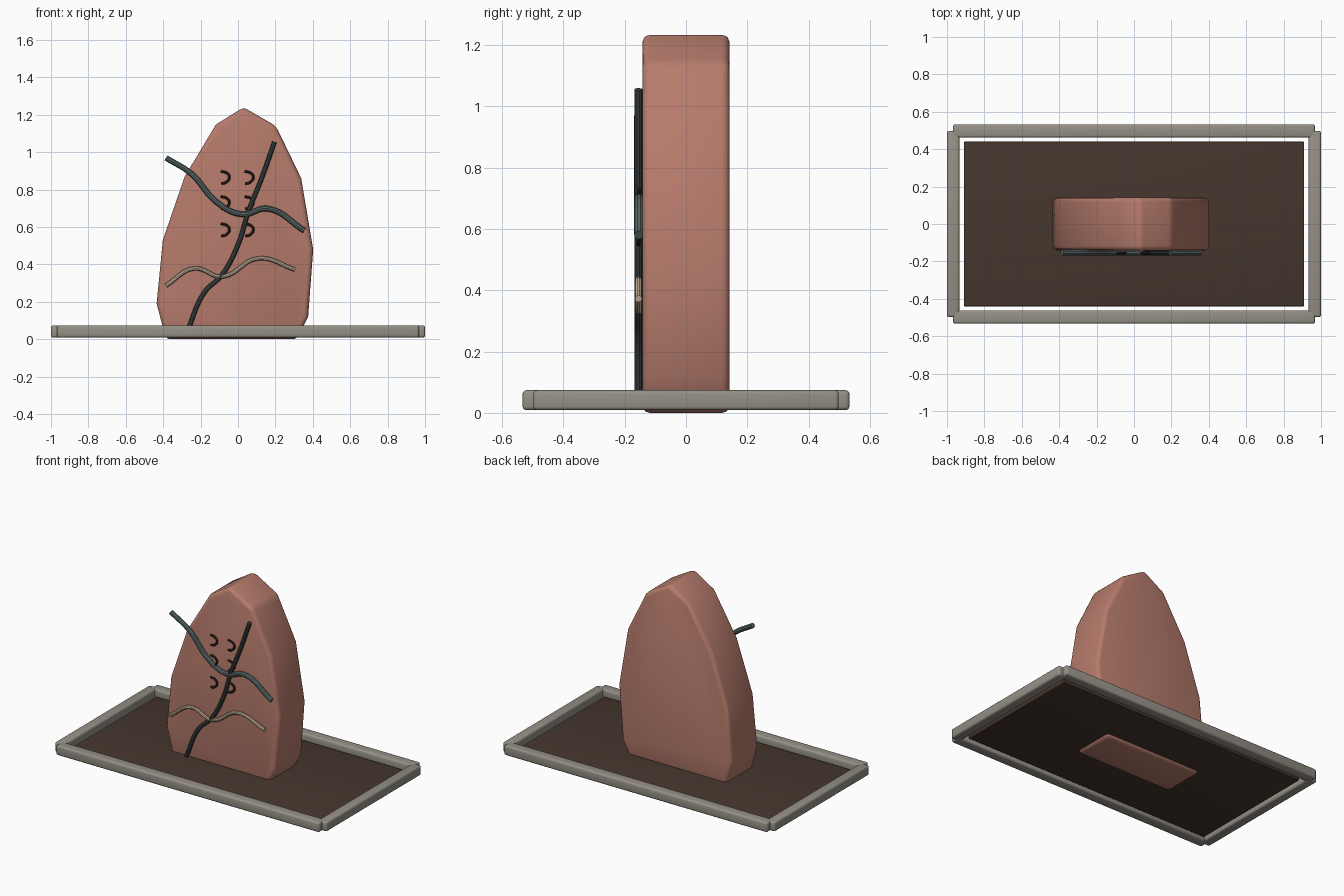
import bpy, bmesh, math

if "Cube" in bpy.data.objects:
    bpy.data.objects.remove(bpy.data.objects["Cube"])


def mat(name, rgb):
    m = bpy.data.materials.new(name)
    m.diffuse_color = (*rgb, 1)
    m.use_nodes = True
    m.node_tree.nodes["Principled BSDF"].inputs["Base Color"].default_value = m.diffuse_color
    return m


CLAY = mat("clay", (0.47, 0.20, 0.15))
STONE = mat("stone", (0.30, 0.28, 0.24))
SOIL = mat("soil", (0.06, 0.037, 0.027))
VINE = mat("vine", (0.10, 0.14, 0.14))
DARK = mat("dark_vine", (0.05, 0.065, 0.065))
CREAM = mat("cream", (0.62, 0.48, 0.36))
MARK = mat("mark", (0.04, 0.025, 0.02))


def finish(ob, material, bevel=0, segments=3):
    ob.data.materials.append(material)
    bpy.ops.object.select_all(action='DESELECT')
    ob.select_set(True)
    bpy.context.view_layer.objects.active = ob
    if bevel:
        b = ob.modifiers.new("bevel", 'BEVEL')
        b.width, b.segments = bevel, segments
        b.limit_method, b.angle_limit = 'ANGLE', math.radians(30)
        bpy.ops.object.modifier_apply(modifier="bevel")
    bpy.ops.object.shade_smooth_by_angle(angle=math.radians(30))
    return ob


def box(name, lo, hi, material, bevel):
    bpy.ops.mesh.primitive_cube_add(size=1, location=[(a + b) / 2 for a, b in zip(lo, hi)])
    ob = bpy.context.object
    ob.name = name
    ob.scale = [b - a for a, b in zip(lo, hi)]
    bpy.ops.object.transform_apply(location=False, rotation=False, scale=True)
    return finish(ob, material, bevel)


def tube(name, pts, y, radius, material):
    cu = bpy.data.curves.new(name, 'CURVE')
    cu.dimensions = '3D'
    cu.bevel_depth, cu.bevel_resolution = radius, 3
    cu.resolution_u, cu.use_fill_caps = 10, True
    sp = cu.splines.new('BEZIER')
    sp.bezier_points.add(len(pts) - 1)
    for p, (x, z) in zip(sp.bezier_points, pts):
        p.co = (x, y, z)
        p.handle_left_type = p.handle_right_type = 'AUTO'
    ob = bpy.data.objects.new(name, cu)
    bpy.context.collection.objects.link(ob)
    bpy.ops.object.select_all(action='DESELECT')
    ob.select_set(True)
    bpy.context.view_layer.objects.active = ob
    bpy.ops.object.convert(target='MESH')
    return finish(bpy.context.object, material)


# Standing slab: extruded outline with rounded rims
outline = [(-0.385, 0), (0.315, 0), (0.375, 0.12), (0.402, 0.48), (0.338, 0.86),
           (0.203, 1.14), (0.03, 1.24), (-0.118, 1.148), (-0.285, 0.87),
           (-0.402, 0.53), (-0.435, 0.19)]
bm = bmesh.new()
face = bm.faces.new([bm.verts.new((x, -0.142, z)) for x, z in outline])
ext = bmesh.ops.extrude_face_region(bm, geom=[face])
bmesh.ops.translate(bm, vec=(0, 0.284, 0),
                    verts=[g for g in ext["geom"] if isinstance(g, bmesh.types.BMVert)])
bmesh.ops.recalc_face_normals(bm, faces=bm.faces)
me = bpy.data.meshes.new("slab")
bm.to_mesh(me)
bm.free()
slab = bpy.data.objects.new("slab", me)
bpy.context.collection.objects.link(slab)
finish(slab, CLAY, 0.025)

# Bed and its four border bars
box("soil_bed", (-0.91, -0.44, 0.015), (0.91, 0.44, 0.042), SOIL, 0.004)
for s, end in ((-1, "front"), (1, "back")):
    y = sorted((s * 0.462, s * 0.533))
    box(end + "_border", (-0.968, y[0], 0.009), (0.968, y[1], 0.074), STONE, 0.012)
for s, end in ((-1, "left"), (1, "right")):
    x = sorted((s * 0.934, s * 1.0))
    box(end + "_border", (x[0], -0.498, 0.009), (x[1], 0.498, 0.074), STONE, 0.012)

# Vines across the front face
tube("cross_vine", [(-0.385, 0.97), (-0.25, 0.885), (-0.11, 0.73), (0.02, 0.668),
                    (0.16, 0.698), (0.355, 0.58)], -0.153, 0.016, VINE)
tube("climbing_vine", [(-0.27, 0.045), (-0.18, 0.25), (-0.085, 0.345), (0.0, 0.505),
                       (0.055, 0.68), (0.13, 0.87), (0.195, 1.055)], -0.155, 0.013, DARK)
tube("pale_vine", [(-0.385, 0.287), (-0.235, 0.378), (-0.085, 0.335),
                   (0.11, 0.432), (0.305, 0.372)], -0.155, 0.012, CREAM)

# Small hook marks in two columns
hook = [(-0.025, 0.033), (0.01, 0.022), (0.022, 0), (0.005, -0.026), (-0.022, -0.034)]
for cx in (-0.068, 0.06):
    for cz in (0.865, 0.73, 0.585):
        tube("hook_mark", [(cx + a, cz + b) for a, b in hook], -0.155, 0.007, MARK)
